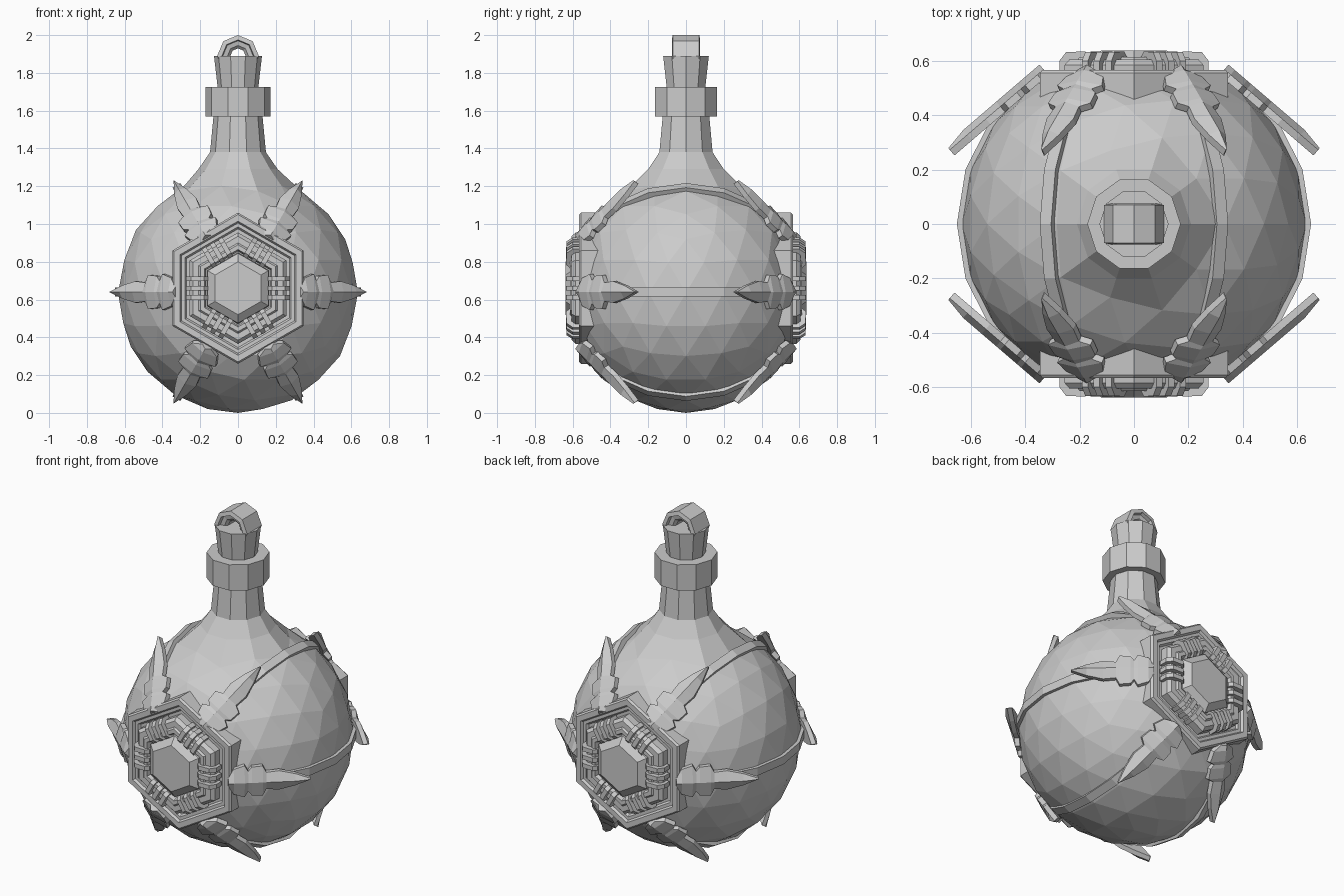
import bpy, bmesh, math
from mathutils import Vector

cube = bpy.data.objects.get("Cube")
if cube:
    bpy.data.objects.remove(cube, do_unlink=True)

grey = bpy.data.materials.new("plain grey")
grey.use_nodes = True
COLOUR = (0.6, 0.6, 0.6, 1)
grey.diffuse_color = COLOUR
grey.node_tree.nodes["Principled BSDF"].inputs["Base Color"].default_value = COLOUR

R = 0.635          # body radius and centre height
EMBLEM_Z = 0.66    # centre height of the hexagonal emblems
LEAF_Z = 0.64      # centre height of leaves and straps


def finish(name, bm, mirror=False):
    bmesh.ops.remove_doubles(bm, verts=bm.verts, dist=0.0005)
    bmesh.ops.recalc_face_normals(bm, faces=bm.faces)
    mesh = bpy.data.meshes.new(name)
    bm.to_mesh(mesh)
    bm.free()
    mesh.materials.append(grey)
    ob = bpy.data.objects.new(name, mesh)
    bpy.context.collection.objects.link(ob)
    if mirror:
        mod = ob.modifiers.new("front and back", "MIRROR")
        mod.use_axis = (False, True, False)
        mod.use_mirror_merge = False
    return ob


def loft(bm, rows, close_rows=False):
    """Skin closed cross-sections into a tube."""
    rings = [[bm.verts.new(p) for p in row] for row in rows]
    n = len(rings[0])
    for k in range(len(rings) if close_rows else len(rings) - 1):
        a, b = rings[k], rings[(k + 1) % len(rings)]
        for i in range(n):
            j = (i + 1) % n
            bm.faces.new((a[i], a[j], b[j], b[i]))
    if not close_rows:
        bm.faces.new(rings[0])
        bm.faces.new(rings[-1])


def turned(name, profile, sides, phase=0, facing=False, z=0, ring=False, mirror=False):
    """Turn (radius, distance) pairs about z, or about -y when facing."""
    rows = []
    for r, d in profile:
        row = []
        for i in range(sides):
            a = math.radians(phase) + math.tau * i / sides
            c, s = r * math.cos(a), r * math.sin(a)
            row.append((c, -d, z + s) if facing else (c, s, z + d))
        rows.append(row)
    bm = bmesh.new()
    loft(bm, rows, ring)
    return finish(name, bm, mirror)


# Faceted round body with its top opened and drawn up into a ten-sided neck
bm = bmesh.new()
bmesh.ops.create_icosphere(bm, subdivisions=3, radius=R)
bmesh.ops.delete(bm, geom=[v for v in bm.verts if v.co.z > 0.91 * R], context="VERTS")
for v in bm.verts:
    v.co.z += R
    v.co.y = max(-0.53, min(0.53, v.co.y))
rim = [e for e in bm.edges if e.is_boundary]
for radius, height in ((0.21, 1.29), (0.148, 1.38), (0.127, 1.6)):
    new = bmesh.ops.extrude_edge_only(bm, edges=rim)["geom"]
    for v in (g for g in new if isinstance(g, bmesh.types.BMVert)):
        flat = Vector((v.co.x, v.co.y, 0)).normalized() * radius
        v.co = flat + Vector((0, 0, height))
    rim = [g for g in new if isinstance(g, bmesh.types.BMEdge) and g.is_boundary]
finish("bottle_body", bm)

# Collar, cork and the small arch on top
turned("neck_collar", [(0.172, 1.57), (0.172, 1.725)], 10)
turned("cork", [(0.105, 1.7), (0.127, 1.89)], 10)
turned("cork_arch", [(0.11, -0.07), (0.11, 0.07), (0.085, 0.075), (0.08, 0.055),
                     (0.055, 0.05), (0.04, 0.035), (0.04, -0.035), (0.055, -0.05),
                     (0.08, -0.055), (0.085, -0.075)],
       8, facing=True, z=1.89, ring=True)

# Hexagonal emblem: frame, floor, jewel setting and jewel
hexagon = dict(sides=6, phase=30, facing=True, z=EMBLEM_Z, mirror=True)
turned("emblem_frame", [(0.4, 0.43), (0.4, 0.555), (0.39, 0.567), (0.355, 0.567),
                        (0.345, 0.553), (0.325, 0.553), (0.31, 0.535), (0.31, 0.43)],
       ring=True, **hexagon)
turned("emblem_floor", [(0.33, 0.5), (0.33, 0.54)], **hexagon)
turned("jewel_setting", [(0.295, 0.52), (0.295, 0.585), (0.275, 0.605), (0.24, 0.605),
                         (0.23, 0.615), (0.205, 0.615), (0.195, 0.59), (0.195, 0.52)],
       ring=True, **hexagon)
turned("jewel", [(0.19, 0.53), (0.185, 0.605), (0.14, 0.638)], **hexagon)

# Groups of three claws gripping the setting on each side
bm = bmesh.new()
for k in range(6):
    a = k * math.pi / 3
    out = Vector((math.cos(a), 0, math.sin(a)))
    side = Vector((-out.z, 0, out.x))
    for offset in (-0.05, 0, 0.05):
        rows = []
        for s in (offset - 0.013, offset + 0.013):
            rows.append([out * r + side * s + Vector((0, -d, EMBLEM_Z))
                         for r, d in ((0.16, 0.55), (0.16, 0.615), (0.18, 0.635),
                                      (0.25, 0.633), (0.275, 0.6), (0.275, 0.55))])
        loft(bm, rows)
finish("jewel_claws", bm, mirror=True)

# Six straps running over the body from the front emblem to the back one
bm = bmesh.new()
for k in range(6):
    a = k * math.pi / 3
    out = Vector((math.cos(a), 0, math.sin(a)))
    side = Vector((-out.z, 0, out.x))
    rows = []
    for step in range(-3, 4):
        t = math.radians(18 * step)
        ray = out * math.cos(t) + Vector((0, math.sin(t), 0))
        rows.append([ray * r + side * w + Vector((0, 0, LEAF_Z))
                     for r, w in ((0.6, -0.024), (0.652, -0.024),
                                  (0.652, 0.024), (0.6, 0.024))])
    loft(bm, rows)
finish("straps", bm)

# Lobed leaves with a raised midrib: (distance along, half width)
LEAF = [(0, 0.025), (0.03, 0.075), (0.09, 0.095), (0.11, 0.06), (0.13, 0.085),
        (0.19, 0.09), (0.21, 0.05), (0.28, 0.057), (0.37, 0.035), (0.455, 0.002)]
bm = bmesh.new()
for k in range(6):
    a = k * math.pi / 3
    out = Vector((math.cos(a), 0, math.sin(a)))
    side = Vector((-out.z, 0, out.x))
    along = (out * 0.35 + Vector((0, 0.3, 0))).normalized()
    up = (out * 0.3 - Vector((0, 0.35, 0))).normalized()
    base = out * 0.325 + Vector((0, -0.56, LEAF_Z))
    rows = []
    for s, w in LEAF:
        rib = 0.035 if s < 0.4 else 0.02
        rows.append([base + along * s + side * x + up * h
                     for x, h in ((-w, -0.015), (-w, 0.012), (0, rib),
                                  (w, 0.012), (w, -0.015))])
    loft(bm, rows)
finish("leaves", bm, mirror=True)
